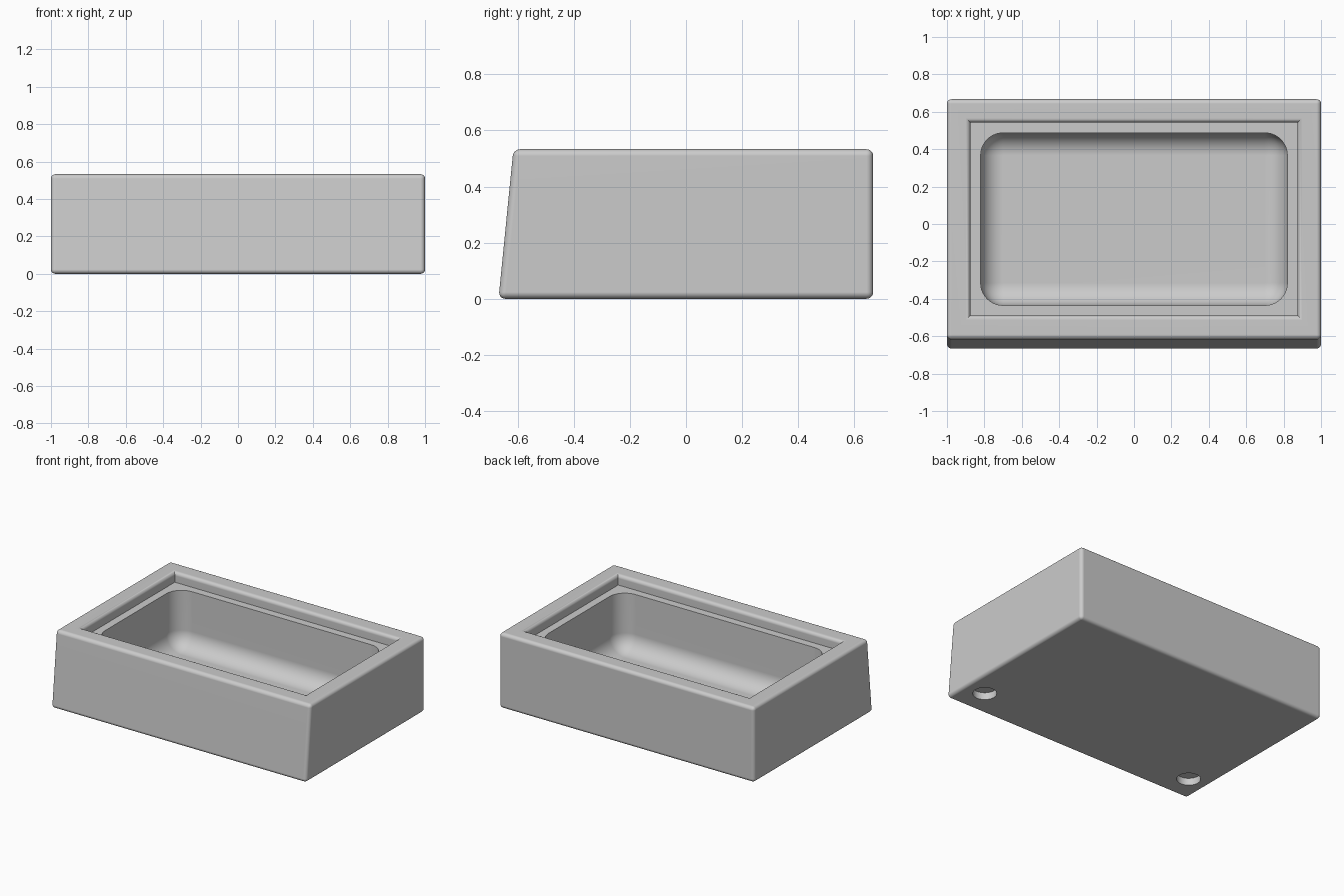
import bpy, bmesh, math
from mathutils import Vector

old = bpy.data.objects.get("Cube")
if old:
    bpy.data.objects.remove(old, do_unlink=True)

HEIGHT = 0.533
LEDGE_Z = 0.462
FLOOR_Z = 0.06

grey = bpy.data.materials.new("stone grey")
grey.use_nodes = True
colour = (0.6, 0.6, 0.6, 1)
grey.diffuse_color = colour
grey.node_tree.nodes["Principled BSDF"].inputs["Base Color"].default_value = colour


def rect(bm, half_x, y0, y1, z):
    """Four corner vertices of a level rectangle."""
    corners = [(-half_x, y0), (half_x, y0), (half_x, y1), (-half_x, y1)]
    return [bm.verts.new((x, y, z)) for x, y in corners]


def bridge(bm, low, high):
    """Join two rectangles with a band of four faces."""
    for i in range(4):
        j = (i + 1) % 4
        bm.faces.new((low[i], low[j], high[j], high[i]))


def to_object(bm, name):
    bmesh.ops.recalc_face_normals(bm, faces=bm.faces)
    mesh = bpy.data.meshes.new(name)
    bm.to_mesh(mesh)
    bm.free()
    mesh.materials.append(grey)
    obj = bpy.data.objects.new(name, mesh)
    bpy.context.collection.objects.link(obj)
    return obj


def cut(target, cutter):
    """Subtract the cutter, then remove it."""
    mod = target.modifiers.new("cut", 'BOOLEAN')
    mod.operation = 'DIFFERENCE'
    mod.solver = 'EXACT'
    mod.object = cutter
    bpy.context.view_layer.objects.active = target
    bpy.ops.object.modifier_apply(modifier=mod.name)
    bpy.data.objects.remove(cutter, do_unlink=True)


# Body: block with a leaning front and a stepped opening
bm = bmesh.new()
bottom = rect(bm, 1, -0.668, 0.667, 0)
top = rect(bm, 1, -0.615, 0.667, HEIGHT)
mouth = rect(bm, 0.875, -0.49, 0.542, HEIGHT)
ledge = rect(bm, 0.875, -0.49, 0.542, LEDGE_Z)
for low, high in ((bottom, top), (top, mouth), (mouth, ledge)):
    bridge(bm, low, high)
bm.faces.new(bottom[::-1])
bm.faces.new(ledge)
bmesh.ops.recalc_face_normals(bm, faces=bm.faces)

# Round the outer edges and the rim of the opening
outer, rim = set(bottom + top), set(mouth)
round_edges = [e for e in bm.edges
               if set(e.verts) <= outer or set(e.verts) <= rim]
bmesh.ops.bevel(bm, geom=round_edges, offset=0.024, offset_type='OFFSET',
                segments=5, profile=0.5, affect='EDGES', clamp_overlap=True)
body = to_object(bm, "basin_body")

# Bowl: rounded corners and a rounded floor
bm = bmesh.new()
floor = rect(bm, 0.82, -0.435, 0.487, FLOOR_Z)
lid = rect(bm, 0.82, -0.435, 0.487, HEIGHT + 0.1)
bridge(bm, floor, lid)
bm.faces.new(floor[::-1])
bm.faces.new(lid)
bmesh.ops.recalc_face_normals(bm, faces=bm.faces)
soft = [e for e in bm.edges if not set(e.verts) <= set(lid)]
bmesh.ops.bevel(bm, geom=soft, offset=0.12, offset_type='OFFSET',
                segments=10, profile=0.5, affect='EDGES')
cut(body, to_object(bm, "bowl_cutter"))

# Round sockets under the front corners
for side in (-1, 1):
    bm = bmesh.new()
    bmesh.ops.create_cone(bm, cap_ends=True, segments=40,
                          radius1=0.077, radius2=0.077, depth=0.1)
    bmesh.ops.translate(bm, verts=bm.verts, vec=Vector((side * 0.85, -0.47, 0)))
    cut(body, to_object(bm, "socket_cutter"))

# Smooth shading with crisp edges and even flat faces
bpy.ops.object.select_all(action='DESELECT')
body.select_set(True)
bpy.context.view_layer.objects.active = body
bpy.ops.object.shade_smooth_by_angle(angle=math.radians(35))
even = body.modifiers.new("even_shading", 'WEIGHTED_NORMAL')
even.keep_sharp = True
